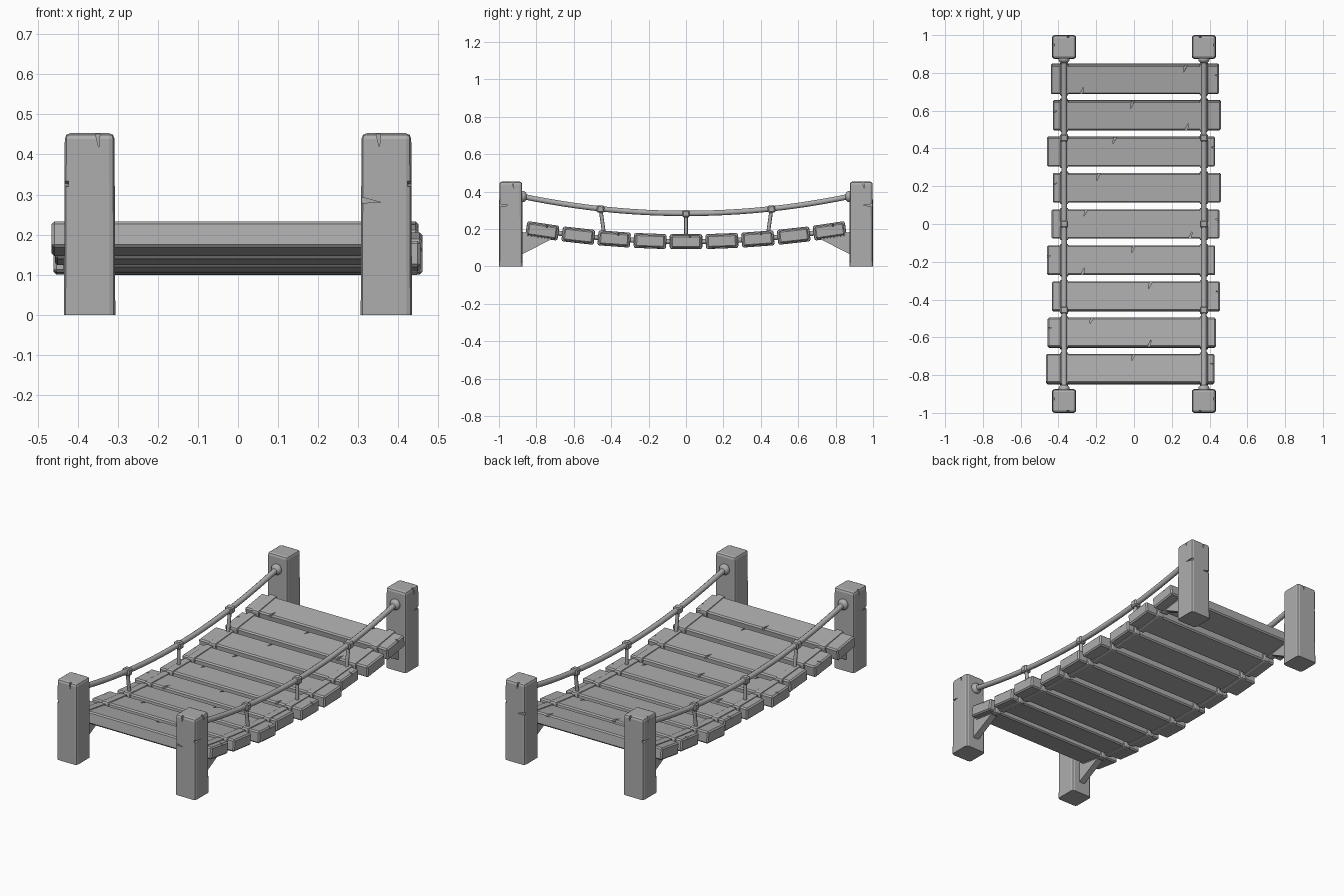
import bpy, bmesh, math
from mathutils import Matrix, Vector

cube = bpy.data.objects.get("Cube")
if cube:
    bpy.data.objects.remove(cube)

mat = bpy.data.materials.new("weathered grey")
mat.use_nodes = True
GREY = (0.42, 0.42, 0.42, 1)
mat.diffuse_color = GREY
mat.node_tree.nodes["Principled BSDF"].inputs["Base Color"].default_value = GREY


def add_object(name, bm, matrix=Matrix(), smooth=False):
    bmesh.ops.recalc_face_normals(bm, faces=bm.faces)
    mesh = bpy.data.meshes.new(name)
    for f in bm.faces:
        f.smooth = smooth
    bm.to_mesh(mesh)
    bm.free()
    mesh.materials.append(mat)
    obj = bpy.data.objects.new(name, mesh)
    obj.matrix_world = matrix
    bpy.context.collection.objects.link(obj)
    return obj


def box(size, bevel=0.0, segments=1, keep_bottom=False):
    bm = bmesh.new()
    bmesh.ops.create_cube(bm, size=1, matrix=Matrix.Diagonal((*size, 1)))
    if bevel:
        edges = [e for e in bm.edges
                 if not (keep_bottom and all(v.co.z < 0 for v in e.verts))]
        bmesh.ops.bevel(bm, geom=edges, offset=bevel, segments=segments,
                        profile=0.5, affect='EDGES')
    return bm


def prism(points, depth):
    """Polygon in the xy plane, extruded symmetrically along z."""
    bm = bmesh.new()
    face = bm.faces.new([bm.verts.new((x, y, -depth / 2)) for x, y in points])
    ext = bmesh.ops.extrude_face_region(bm, geom=[face])
    verts = [v for v in ext["geom"] if isinstance(v, bmesh.types.BMVert)]
    bmesh.ops.translate(bm, verts=verts, vec=(0, 0, depth))
    return bm


def carve(obj, chips):
    """Cut tapering cracks; each is (origin, surface normal, direction, length, width)."""
    cutters = []
    for origin, normal, direction, length, width in chips:
        z, y = Vector(normal), Vector(direction).normalized()
        x = y.cross(z)
        frame = Matrix((x, y, z)).transposed().to_4x4()
        frame.translation = origin
        bm = prism([(-width, -0.01), (width, -0.01), (width * 0.1, length)], 0.024)
        cutter = add_object("crack_cutter", bm, obj.matrix_world @ frame)
        cutter.hide_render = True
        mod = obj.modifiers.new("crack", 'BOOLEAN')
        mod.object, mod.operation, mod.solver = cutter, 'DIFFERENCE', 'EXACT'
        cutters.append(cutter)
    bpy.context.view_layer.update()
    deps = bpy.context.evaluated_depsgraph_get()
    mesh = bpy.data.meshes.new_from_object(obj.evaluated_get(deps))
    obj.modifiers.clear()
    obj.data = mesh
    for c in cutters:
        bpy.data.objects.remove(c)


def tube(name, points, radius, sides=10):
    """Round rope through points that lie in a plane of constant x."""
    bm = bmesh.new()
    rings = []
    for i, p in enumerate(points):
        t = (points[min(i + 1, len(points) - 1)] - points[max(i - 1, 0)]).normalized()
        side = Vector((1, 0, 0))
        up = side.cross(t)
        rings.append([bm.verts.new(p + radius * (side * math.cos(a) + up * math.sin(a)))
                      for a in (2 * math.pi * k / sides for k in range(sides))])
    for a, b in zip(rings, rings[1:]):
        for k in range(sides):
            n = (k + 1) % sides
            bm.faces.new((a[k], a[n], b[n], b[k]))
    caps = [bm.faces.new(rings[0]), bm.faces.new(rings[-1])]
    obj = add_object(name, bm, smooth=True)
    for f in obj.data.polygons[-len(caps):]:
        f.use_smooth = False


def deck_z(y):
    return 0.132 + 0.098 * y * y


def rail_z(y):
    return 0.283 + 0.119 * y * y


def tilt(y, slope, x, z):
    return Matrix.Translation((x, y, z)) @ Matrix.Rotation(math.atan(slope * y), 4, 'X')


ROPE_X = 0.37
UP = (0, 0, 1)

# Planks: sideways shift, then cracks as (x, which long edge)
planks = [
    (-0.02, [(0.02, 1)]), (-0.012, [(-0.21, 1), (0.09, -1)]),
    (0.01, [(0.08, 1)]), (-0.015, [(0.015, 1), (-0.26, -1)]),
    (0.008, [(-0.26, 1), (0.287, -1)]), (0.015, [(-0.2, 1)]),
    (-0.015, [(-0.085, 1)]), (0.015, [(-0.02, 1), (0.26, -1)]),
    (0.005, [(-0.285, -1), (0.27, 1)]),
]
for i, (shift, cracks) in enumerate(planks):
    y = (i - 4) * 0.192
    frame = tilt(y, 0.196, shift, deck_z(y))
    plank = add_object(f"plank_{i + 1}", box((0.89, 0.156, 0.066), 0.007), frame)
    chips = [((x, e * 0.078, 0.033), UP, (-0.3 * e, -e, 0), 0.04, 0.01)
             for x, e in cracks]
    end = 1 if i % 2 == 0 else -1
    chips.append(((end * 0.445, 0.02, 0.033), UP, (-end, 0.25, 0), 0.025, 0.006))
    carve(plank, chips)
    # Rope bands wrapped around each plank
    for s, side in ((-1, "right"), (1, "left")):
        add_object(f"{side}_band_{i + 1}", box((0.046, 0.174, 0.08), 0.011, 2),
                   tilt(y, 0.196, s * ROPE_X, deck_z(y)))

for s, side in ((-1, "right"), (1, "left")):
    # Deck rope and hand rope
    ys = [-0.88 + 1.76 * k / 24 for k in range(25)]
    tube(f"{side}_deck_rope", [Vector((s * ROPE_X, y, deck_z(y))) for y in ys[1:-1]], 0.014)
    tube(f"{side}_hand_rope", [Vector((s * ROPE_X, y, rail_z(y))) for y in ys], 0.015)

    # Knots and hangers
    for k, y in enumerate((-0.457, 0, 0.457)):
        add_object(f"{side}_knot_{k + 1}", box((0.042, 0.04, 0.04), 0.007),
                   tilt(y, 0.238, s * ROPE_X, rail_z(y) - 0.002))
        foot = y * 0.955
        tube(f"{side}_hanger_{k + 1}", [Vector((s * ROPE_X, foot, deck_z(foot) + 0.01)),
                                        Vector((s * ROPE_X, y, rail_z(y)))], 0.01, 8)

    for e, end in ((-1, "front"), (1, "back")):
        # Post, with a slightly domed top and cracks
        bm = box((0.128, 0.126, 0.453), 0.014, 2, True)
        for v in bm.verts:
            if v.co.z > 0.2:
                v.co.x *= 0.97
                v.co.y *= 0.97
        post = add_object(f"{end}_{side}_post", bm,
                          Matrix.Translation((s * ROPE_X, e * 0.937, 0.2265)))
        chips = [((-s * 0.02, e * 0.063, 0.2265), (0, e, 0), (0.1, 0, -1), 0.035, 0.008),
                 ((s * 0.064, 0.01, 0.2265), (s, 0, 0), (0, 0.2, -1), 0.035, 0.007),
                 ((s * 0.064, e * 0.05, 0.1), (s, 0, 0), (0, -e, 0), 0.04, 0.007)]
        if s == 1:
            chips.append(((-0.064, e * 0.063, 0.06), (0, e, 0), (1, 0, -0.1), 0.05, 0.009))
        carve(post, chips)

        # Rope collar on the post's inner face
        bm = bmesh.new()
        bmesh.ops.create_uvsphere(bm, u_segments=14, v_segments=8, radius=0.03,
                                  matrix=Matrix.Diagonal((1, 0.75, 1, 1)))
        add_object(f"{end}_{side}_collar", bm,
                   Matrix.Translation((s * ROPE_X, e * 0.872, rail_z(0.872))), True)

        # Triangular brace under the end plank
        frame = Matrix(((0, 0, 1, s * ROPE_X), (1, 0, 0, 0), (0, 1, 0, 0), (0, 0, 0, 1)))
        add_object(f"{end}_{side}_brace",
                   prism([(e * 0.885, 0.06), (e * 0.7, 0.155), (e * 0.885, 0.185)], 0.036),
                   frame)
